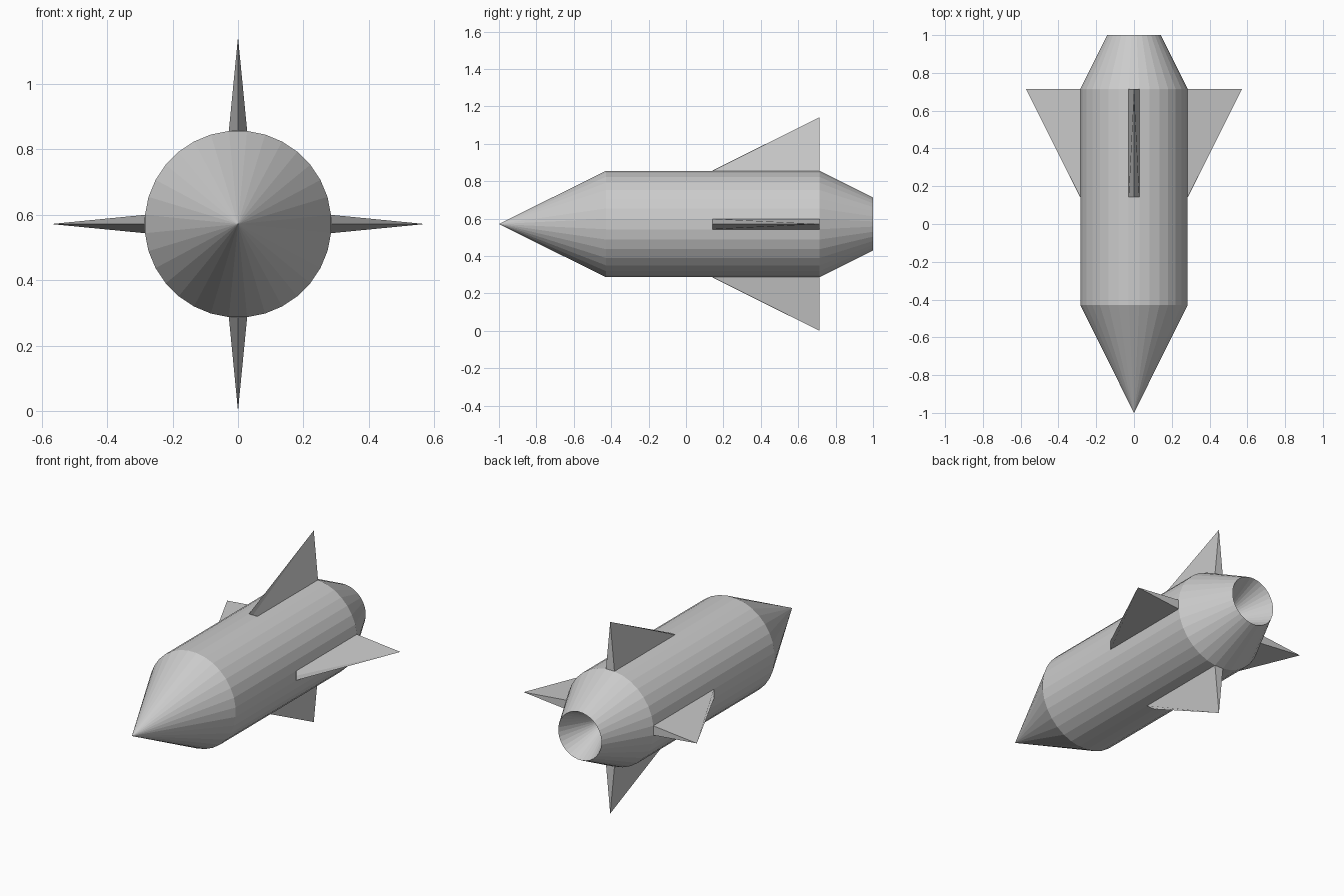
import bpy, math
from mathutils import Matrix

if "Cube" in bpy.data.objects:
    bpy.data.objects.remove(bpy.data.objects["Cube"])

U = 2 / 7            # body radius, used as the design module
SIDES = 32
CENTRE_Z = 2 * U


def make(name, verts, faces):
    mesh = bpy.data.meshes.new(name)
    mesh.from_pydata(verts, [], faces)
    mesh.update()
    ob = bpy.data.objects.new(name, mesh)
    bpy.context.collection.objects.link(ob)
    ob.location.z = CENTRE_Z
    return ob


def lathe(name, profile):
    """Revolve (radius, y) points round the y axis; zero radius makes a tip."""
    verts, rings, faces = [], [], []
    for r, y in profile:
        start = len(verts)
        n = SIDES if r > 0 else 1
        for i in range(n):
            a = 2 * math.pi * (i + 0.5) / SIDES
            verts.append((r * math.cos(a), y, r * math.sin(a)))
        rings.append([start + i % n for i in range(SIDES)])
    for a, b in zip(rings, rings[1:]):
        for i in range(SIDES):
            j = (i + 1) % SIDES
            loop = [a[i], b[i], b[j], a[j]]
            faces.append(list(dict.fromkeys(loop)))
    return make(name, verts, faces)


# Pointed nose, straight body, tapered tail and recessed exhaust
lathe("rocket_body", [(0, -1), (U, -1 + 2 * U), (U, 1 - U),
                      (U / 2, 1), (0, 1 - U)])

# Four wedge fins, each as wide as one body facet at its root
half = U * math.sin(math.pi / SIDES)
root = U * math.cos(math.pi / SIDES)
y0, y1 = 1 - 3 * U, 1 - U
fin_verts = [(-half, y0, root), (half, y0, root), (half, y1, root),
             (-half, y1, root), (0, y0, root + 0.002), (0, y1, 2 * U)]
fin_faces = [(1, 2, 5, 4), (5, 3, 0, 4), (0, 1, 4), (2, 3, 5)]
fin_faces[1] = (0, 4, 5, 3)
for k, side in enumerate(("top", "right", "bottom", "left")):
    fin = make("fin_" + side, fin_verts, fin_faces)
    fin.data.transform(Matrix.Rotation(k * math.pi / 2, 4, 'Y'))
